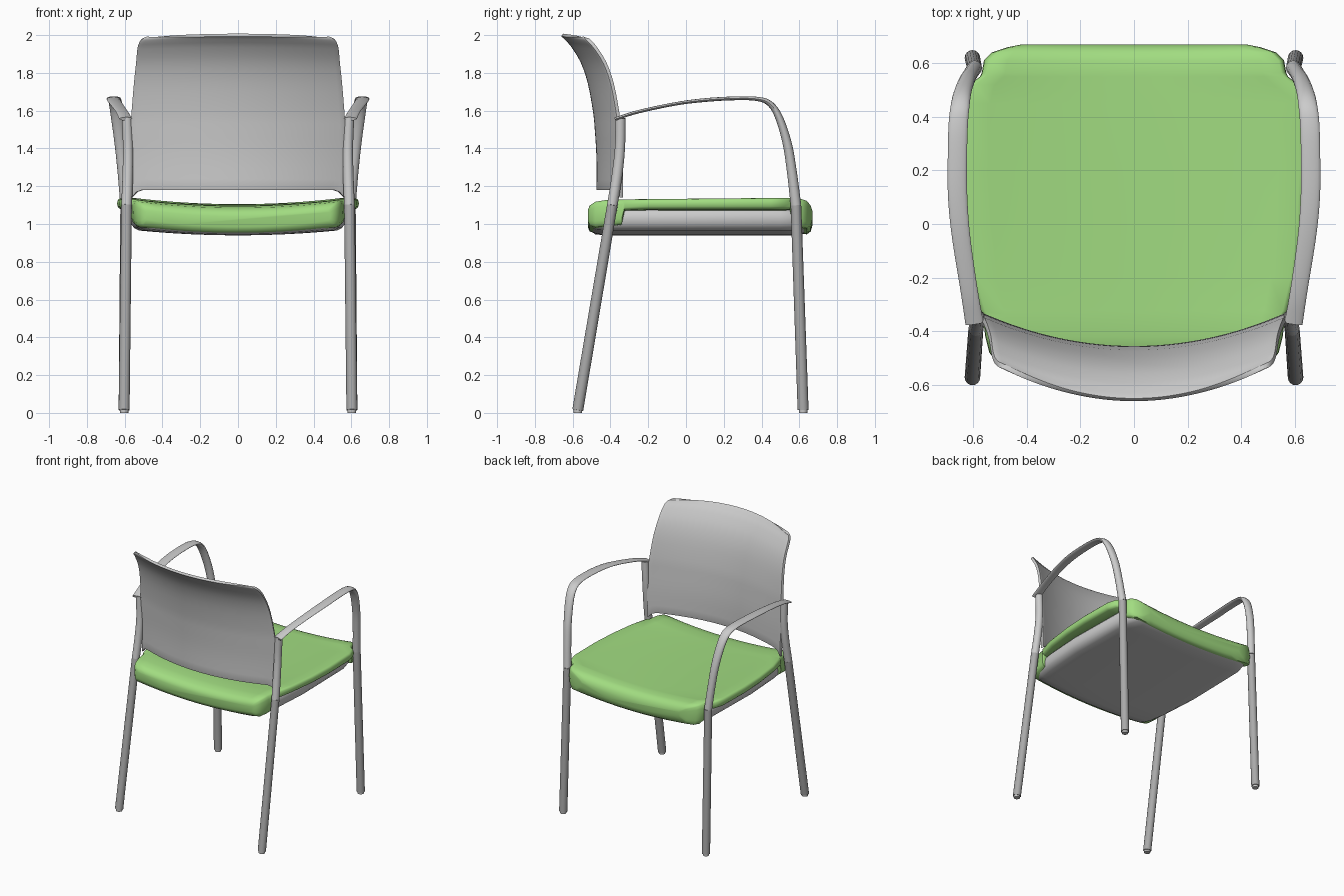
import bpy, math
from mathutils import Vector

if "Cube" in bpy.data.objects:
    bpy.data.objects.remove(bpy.data.objects["Cube"])


def material(name, rgb):
    m = bpy.data.materials.new(name)
    m.diffuse_color = (*rgb, 1)
    m.use_nodes = True
    m.node_tree.nodes["Principled BSDF"].inputs["Base Color"].default_value = m.diffuse_color
    return m


GREEN = material("green fabric", (0.36, 0.72, 0.22))
DARK = material("dark metal", (0.4, 0.4, 0.4))


def add_object(name, verts, faces, mat=None, angle=40):
    me = bpy.data.meshes.new(name)
    me.from_pydata([tuple(v) for v in verts], [], faces)
    ob = bpy.data.objects.new(name, me)
    bpy.context.collection.objects.link(ob)
    if mat:
        me.materials.append(mat)
    bpy.ops.object.select_all(action='DESELECT')
    ob.select_set(True)
    bpy.context.view_layer.objects.active = ob
    bpy.ops.object.mode_set(mode='EDIT')
    bpy.ops.mesh.select_all(action='SELECT')
    bpy.ops.mesh.normals_make_consistent(inside=False)
    bpy.ops.object.mode_set(mode='OBJECT')
    bpy.ops.object.shade_smooth_by_angle(angle=math.radians(angle))
    return ob


def loft(name, rings, mat=None, angle=40):
    """Skin a list of closed rings and cap both ends."""
    n = len(rings[0])
    verts = [p for r in rings for p in r]
    faces = [(i * n + j, i * n + (j + 1) % n, (i + 1) * n + (j + 1) % n, (i + 1) * n + j)
             for i in range(len(rings) - 1) for j in range(n)]
    faces += [tuple(range(n)), tuple(range((len(rings) - 1) * n, len(rings) * n))]
    return add_object(name, verts, faces, mat, angle)


def smooth(points, steps):
    """Catmull-Rom resampling of tuples of any length."""
    pts = [Vector(p) for p in points]
    pts = [2 * pts[0] - pts[1]] + pts + [2 * pts[-1] - pts[-2]]
    out = []
    for a, b, c, d in zip(pts, pts[1:], pts[2:], pts[3:]):
        for k in range(steps):
            t = k / steps
            out.append(0.5 * (2 * b + (c - a) * t + (2 * a - 5 * b + 4 * c - d) * t * t
                              + (3 * b - a - 3 * c + d) * t ** 3))
    return out + [pts[-2]]


def sweep(name, points, side, mat=None, steps=5, sides=16):
    """Oval tube along (x, y, z, half width, half thickness) points."""
    path = smooth(points, steps)
    rings = []
    for i, p in enumerate(path):
        a, b = path[max(i - 1, 0)], path[min(i + 1, len(path) - 1)]
        t = Vector(b[:3]) - Vector(a[:3])
        t.normalize()
        wide = Vector((1, 0, 0)) - t * t.x
        wide.normalize()
        thick = t.cross(wide)
        ring = []
        for k in range(sides):
            ang = 2 * math.pi * k / sides
            q = Vector(p[:3]) + wide * p[3] * math.cos(ang) + thick * p[4] * math.sin(ang)
            ring.append((q.x * side, q.y, q.z))
        rings.append(ring)
    return loft(name, rings, mat)


def slab(name, stations, edge, dish, mat=None):
    """Dished pad lofted along y from (y, half width, top z, bottom z) stations."""
    inner = edge[-1][0]
    half = edge + [(inner * (1 - k / 8), 1) for k in range(1, 8)]
    top = half + [(0, 1)] + [(-u, f) for u, f in reversed(half)]
    outline = top + [(u, -f) for u, f in reversed(top[1:-1])]
    rings = []
    for y, w, zt, zb in stations:
        mid, h = (zt + zb) / 2, (zt - zb) / 2
        rings.append([(u * w, y, mid + f * h + dish * (u * u - 1)) for u, f in outline])
    return loft(name, rings, mat, 50)


# Seat cushion, wrapped down over its front and rear edges
slab("seat_cushion", [
    (-.52, .49, 1.075, 1.02), (-.51, .515, 1.10, .995), (-.48, .54, 1.12, .985),
    (-.42, .555, 1.13, .99), (-.34, .565, 1.133, 1.0), (-.325, .575, 1.133, 1.075),
    (-.2, .605, 1.134, 1.08), (0, .63, 1.136, 1.08), (.2, .64, 1.138, 1.08),
    (.45, .635, 1.14, 1.08), (.52, .615, 1.14, 1.08), (.55, .575, 1.14, 1.08),
    (.565, .568, 1.14, 1.0), (.61, .56, 1.135, .985), (.64, .53, 1.125, .98),
    (.66, .47, 1.1, .995), (.67, .42, 1.07, 1.03)],
    [(1, 0), (.996, .55), (.985, .85), (.965, 1)], .035, GREEN)

# Seat pan under the cushion
slab("seat_pan", [
    (-.5, .47, 1.03, .99), (-.48, .50, 1.06, .975), (-.42, .53, 1.08, .97),
    (-.3, .55, 1.09, .97), (0, .57, 1.09, .97), (.5, .56, 1.09, .97),
    (.6, .53, 1.08, .97), (.63, .50, 1.05, .98)],
    [(1, 0), (.992, .5), (.965, .82), (.92, 1)], .03)

# Backrest shell: (z, centre y, half width) rows, curved round the sitter
rows = smooth([(1.18, -.465, .562), (1.35, -.465, .568), (1.5, -.474, .567),
               (1.6, -.484, .56), (1.75, -.512, .548), (1.86, -.55, .537),
               (1.94, -.598, .53), (1.975, -.628, .521), (1.992, -.645, .506),
               (2.0, -.656, .48)], 3)
cols = 40
verts, faces = [], []
for z, yc, w in rows:
    low = max(0, 1 - (z - 1.18) / .17)
    for j in range(cols + 1):
        u = 2 * j / cols - 1
        drop = .04 * low * max(0, (abs(u) - .9) / .1) ** 2
        verts.append((u * w, yc + .122 * u * u, z - drop - .012 * u * u * (z - 1.18) / .82))
for i in range(len(rows) - 1):
    for j in range(cols):
        a = i * (cols + 1) + j
        faces.append((a, a + 1, a + cols + 2, a + cols + 1))
back = add_object("backrest", verts, faces)
mod = back.modifiers.new("thickness", 'SOLIDIFY')
mod.thickness = .018
mod.offset = 0
mod = back.modifiers.new("soft edge", 'BEVEL')
mod.width = .005
mod.segments = 2
mod.limit_method = 'ANGLE'
mod.angle_limit = math.radians(50)

for side, label in ((-1, "left"), (1, "right")):
    # Flat armrest curving down into the front tube
    sweep(label + "_armrest", [
        (.595, -.372, 1.557, .034, .009), (.615, -.25, 1.595, .032, .009),
        (.645, -.05, 1.637, .034, .009), (.658, .1, 1.656, .036, .01),
        (.659, .25, 1.665, .036, .01), (.656, .37, 1.663, .036, .011),
        (.649, .44, 1.64, .035, .015), (.64, .49, 1.57, .033, .02),
        (.624, .535, 1.43, .03, .024), (.61, .56, 1.28, .028, .026),
        (.595, .582, 1.1, .028, .028)], side)
    # Upright carrying the backrest
    sweep(label + "_back_post", [
        (.59, -.39, 1.1, .028, .028), (.584, -.366, 1.25, .028, .028),
        (.582, -.35, 1.4, .027, .027), (.588, -.347, 1.56, .027, .027)], side)
    # Legs with small foot caps
    for end, top, foot in (("rear", (.59, -.39, 1.1), (.603, -.573, .015)),
                           ("front", (.595, .582, 1.1), (.603, .62, .015))):
        sweep(f"{label}_{end}_leg", [(*top, .028, .028), (*foot, .029, .029)], side, DARK, 1)
        sweep(f"{label}_{end}_foot", [(*foot[:2], .03, .024, .024),
                                      (*foot[:2], 0, .022, .022)], side, None, 1)
